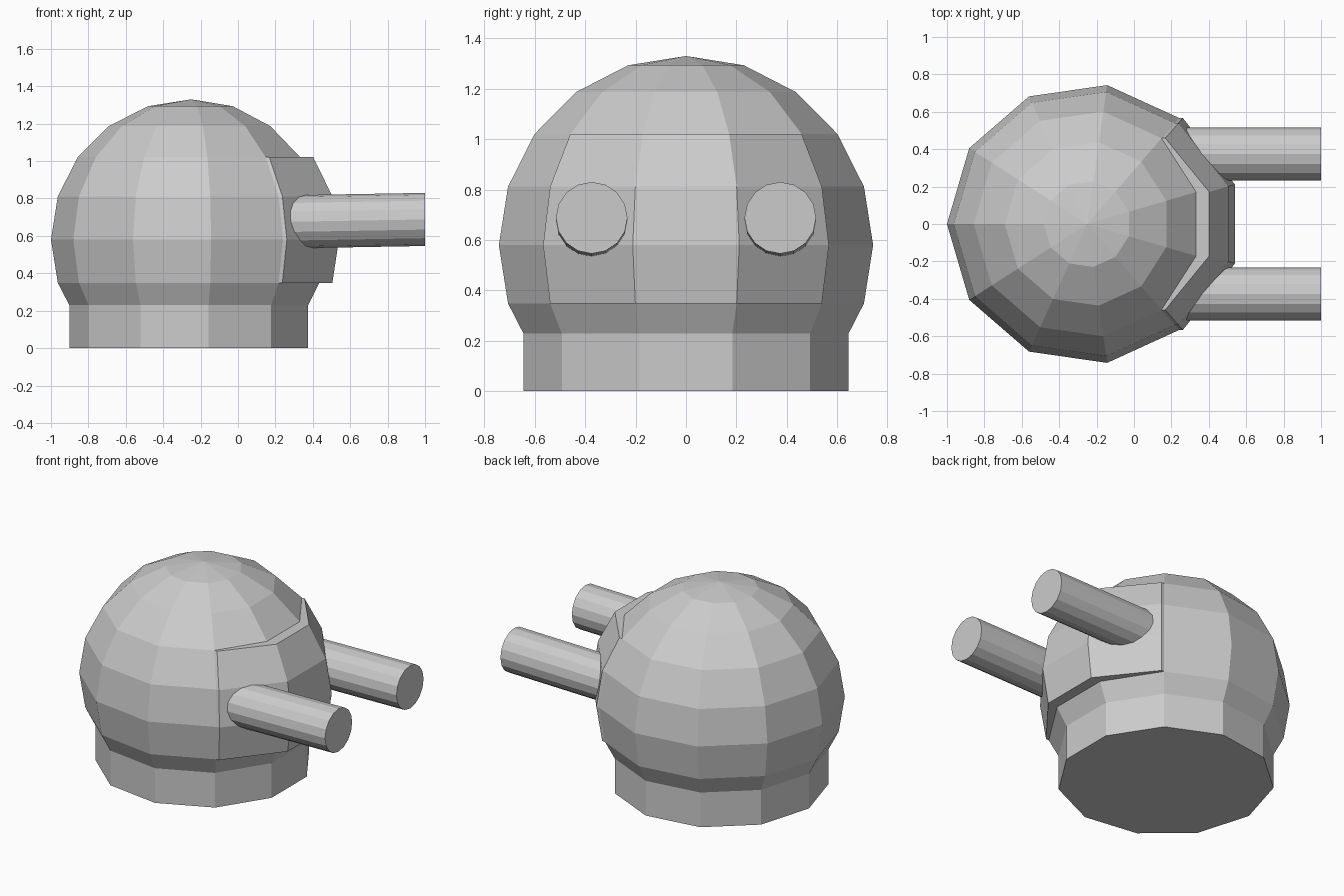
import bpy, bmesh, math
from mathutils import Vector

if "Cube" in bpy.data.objects:
    bpy.data.objects.remove(bpy.data.objects["Cube"])

SIDES = 11
CX = -0.25


def finish(name, bm):
    bmesh.ops.recalc_face_normals(bm, faces=bm.faces[:])
    mesh = bpy.data.meshes.new(name)
    bm.to_mesh(mesh)
    bm.free()
    obj = bpy.data.objects.new(name, mesh)
    bpy.context.collection.objects.link(obj)
    return obj


# Dome and collar: (radius, height) profile revolved in 11 flat sides
R, CZ = 0.75, 0.58
profile = [(0.652, 0.0), (0.652, 0.23)]
profile += [(R * math.cos(math.radians(a)), CZ + R * math.sin(math.radians(a)))
            for a in range(-18, 90, 18)]

bm = bmesh.new()
rings = []
for r, z in profile:
    ring = []
    for k in range(SIDES):
        a = math.pi + k * math.tau / SIDES
        ring.append(bm.verts.new((CX + r * math.cos(a), r * math.sin(a), z)))
    rings.append(ring)
apex = bm.verts.new((CX, 0, CZ + R))
bm.faces.new(rings[0][::-1])
panel = []
for i in range(len(rings) - 1):
    for k in range(SIDES):
        n = (k + 1) % SIDES
        f = bm.faces.new((rings[i][k], rings[i][n], rings[i + 1][n], rings[i + 1][k]))
        if 2 <= i <= 4 and 4 <= k <= 6:
            panel.append(f)
for k in range(SIDES):
    bm.faces.new((rings[-1][k], rings[-1][(k + 1) % SIDES], apex))

# Raised front panel: pushed forward, more in the middle than at the sides
result = bmesh.ops.extrude_face_region(bm, geom=panel)
for v in [g for g in result["geom"] if isinstance(g, bmesh.types.BMVert)]:
    angle = abs(math.atan2(v.co.y, v.co.x - CX))
    v.co.x += 0.07 if angle < math.radians(30) else 0.02
stale = [f for f in panel if f.is_valid]
if stale:
    bmesh.ops.delete(bm, geom=stale, context='FACES_ONLY')
finish("turret_dome", bm)


# Twin barrels, tilted up very slightly
def barrel(name, y):
    start, end = Vector((0.15, y, 0.673)), Vector((1.0, y, 0.688))
    bm = bmesh.new()
    bmesh.ops.create_cone(bm, cap_ends=True, segments=16, radius1=0.142,
                          radius2=0.142, depth=1)
    for v in bm.verts:
        centre = end if v.co.z > 0 else start
        v.co = centre + Vector((0, v.co.x, v.co.y))
    finish(name, bm)


for side, y in (("right", -0.374), ("left", 0.374)):
    barrel("barrel_" + side, y)
